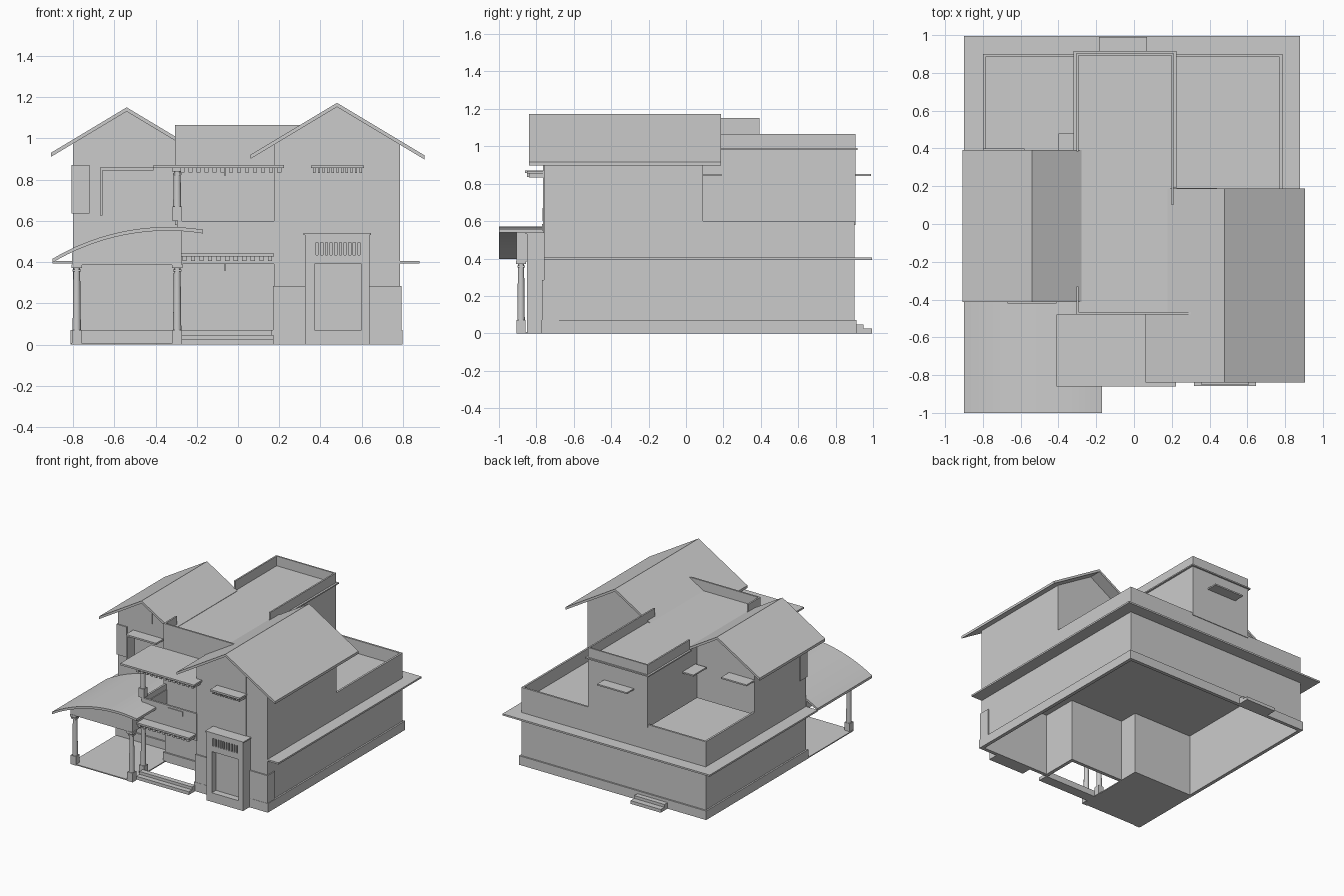
import bpy, math

if "Cube" in bpy.data.objects:
    bpy.data.objects.remove(bpy.data.objects["Cube"])


def mesh(name, verts, faces):
    me = bpy.data.meshes.new(name)
    me.from_pydata(verts, [], faces)
    me.update()
    ob = bpy.data.objects.new(name, me)
    bpy.context.collection.objects.link(ob)
    return ob


def prism(name, pts, a, b, axis='y'):
    """Closed profile extruded along y (points are x,z) or z (points are x,y)."""
    n = len(pts)
    put = (lambda p, t: (p[0], t, p[1])) if axis == 'y' else (lambda p, t: (p[0], p[1], t))
    verts = [put(p, t) for t in (a, b) for p in pts]
    faces = [(i, (i + 1) % n, n + (i + 1) % n, n + i) for i in range(n)]
    return mesh(name, verts, faces + [tuple(range(n))[::-1], tuple(range(n, 2 * n))])


def box(name, x0, x1, y0, y1, z0, z1):
    return prism(name, [(x0, y0), (x1, y0), (x1, y1), (x0, y1)], z0, z1, 'z')


def wall_ring(name, pts, z0, z1, thick, offset):
    """Open-bottomed wall following an anticlockwise plan outline."""
    n = len(pts)
    verts = [(x, y, z) for z in (z0, z1) for x, y in pts]
    ob = mesh(name, verts, [(i, (i + 1) % n, n + (i + 1) % n, n + i) for i in range(n)])
    m = ob.modifiers.new("thickness", 'SOLIDIFY')
    m.thickness, m.offset, m.use_even_offset = thick, offset, True
    return ob


def canopy(name, x0, x1, y0, y1, z, teeth=0, tx0=0, tx1=0):
    """Flat slab with an optional row of joists below."""
    box(name, x0, x1, y0, y1, z, z + 0.014)
    for i in range(teeth):
        c = tx0 + (tx1 - tx0) * i / (teeth - 1)
        w = (tx1 - tx0) / teeth * 0.27
        box(name + "_joist", c - w, c + w, y0 + 0.01, y1, z - 0.022, z)


def column(name, x, y, z0, z1):
    box(name + "_base", x - .023, x + .023, y - .023, y + .023, z0, z0 + .07)
    bpy.ops.mesh.primitive_cone_add(vertices=16, radius1=.021, radius2=.016,
                                    depth=z1 - z0, location=(x, y, (z0 + z1) / 2))
    bpy.context.object.name = name + "_shaft"
    bpy.ops.object.shade_smooth_by_angle()
    box(name + "_collar", x - .02, x + .02, y - .02, y + .02, z1 - .035, z1 - .025)
    box(name + "_capital", x - .026, x + .026, y - .026, y + .026, z1 - .018, z1)


# Main walls, plinth and terrace deck
plan = [(.785, -.76), (.785, .9), (-.8, .9), (-.8, -.33), (-.29, -.33),
        (-.29, -.48), (.175, -.48), (.175, -.76)]
wall_ring("main_walls", plan, 0, .6, .015, -1)
wall_ring("plinth", plan, 0, .07, .012, 1)
prism("terrace_deck", plan, .485, .5, 'z')

# Eave slab around the sides and back
box("back_eave", -.9, .88, .89, .995, .392, .405)
box("right_eave", .78, .88, -.76, .9, .392, .405)
box("left_eave", -.9, -.79, -.33, .9, .392, .405)


# Gabled wings and their roofs
def gable(name, x0, x1, y0, y1, rx, rz, e0, e1, ry0, ry1):
    s, t = 0.6, 0.02
    under = lambda x: rz - t - s * abs(x - rx)
    prism(name + "_wing", [(x0, .58), (x1, .58), (x1, under(x1)), (rx, rz - t),
                           (x0, under(x0))], y0, y1)
    prism(name + "_roof", [(e0, under(e0)), (rx, rz - t), (e1, under(e1)),
                           (e1, under(e1) + t), (rx, rz), (e0, under(e0) + t)], ry0, ry1)


gable("right", .175, .785, -.76, .09, .48, 1.172, .06, .905, -.84, .187)
gable("left", -.8, -.305, -.33, .3, -.54, 1.15, -.908, -.278, -.412, .392)

# Central tower with roof parapet and cornice
box("tower", -.305, .21, -.48, .905, .58, .99)
box("parapet_front", -.305, .31, -.48, -.467, .8, 1.065)
box("parapet_back", -.305, .21, .893, .905, .98, 1.065)
box("parapet_right", .198, .21, .1, .905, .98, 1.065)
box("parapet_left", -.305, -.293, .385, .905, .98, 1.065)
box("parapet_left_front", -.305, -.293, -.48, -.33, .8, 1.065)
box("cornice_back", -.32, .225, .9, .917, .98, .99)
box("cornice_right", .205, .225, .19, .91, .98, .99)
box("cornice_left", -.32, -.3, .39, .91, .98, .99)

# Balcony over the entrance porch
box("balcony_floor", -.29, .18, -.76, -.475, .39, .405)
box("balcony_front", -.29, .18, -.765, -.75, .39, .6)
box("balcony_side", -.295, -.28, -.76, -.475, .39, .6)
box("balcony_plate", -.065, .065, -.771, -.76, .55, .585)
canopy("balcony_canopy", -.41, .222, -.86, -.48, .857, 13, -.27, .2)
canopy("entrance_canopy", -.285, .175, -.85, -.76, .428, 11, -.26, .155)
for z in (.83, .37):
    box("porch_lamp", -.067, -.057, -.72, -.71, z - .01, z + .03)
column("porch_column", -.295, -.74, 0, .39)
column("balcony_column", -.295, -.745, .6, .857)

# Entrance and back steps
for i in range(2):
    box("entrance_step", -.28, .172, -.85 + .04 * i, -.77, 0, .025 + .022 * i)
    box("back_step", -.48, -.22, .9, .995 - .045 * i, 0, .025 + .022 * i)

# Framed front feature with slatted head
box("feature_left", .325, .37, -.85, -.755, 0, .53)
box("feature_right", .6, .638, -.85, -.755, 0, .53)
box("feature_base", .37, .6, -.85, -.755, 0, .07)
box("feature_head", .37, .6, -.85, -.755, .39, .435)
box("feature_top", .37, .6, -.85, -.755, .495, .53)
box("feature_panel", .37, .6, -.8, -.755, .07, .5)
box("feature_cap", .318, .645, -.857, -.755, .53, .54)
for i in range(11):
    c = .372 + .0226 * i
    box("feature_slat", c - .006, c + .006, -.85, -.79, .43, .5)

# Front cladding and tall window strip on the right wing
box("cladding_inner", .17, .325, -.77, -.755, .07, .285)
box("cladding_outer", .638, .792, -.77, -.755, .07, .285)
box("cladding_return", .78, .793, -.77, -.68, .07, .285)
prism("window_strip", [(.36, .54), (.605, .54), (.605, 1.07), (.48, 1.145), (.36, 1.07)],
      -.764, -.755)
canopy("window_canopy", .355, .61, -.85, -.76, .855, 11, .37, .595)

# Left wing windows, hood and gable vent
box("window_hood_top", -.67, -.41, -.42, -.33, .845, .858)
box("window_hood_fin", -.67, -.657, -.42, -.33, .625, .85)
box("corner_window", -.808, -.72, -.338, -.25, .635, .87)
box("gable_vent", -.575, -.505, -.336, -.325, .95, 1.1)

# Window hoods on rear walls
box("tower_back_hood", -.185, .07, .9, .99, .84, .851)
box("tower_left_hood", -.4, -.3, .32, .48, .84, .851)
box("left_wing_back_hood", -.8, -.58, .295, .4, .84, .851)
box("right_wing_back_hood", .2, .44, .085, .19, .84, .851)


# Curved carport roof, its arched fascia, floor and columns
def arc(x):
    r = 1.09
    return .57 - r + math.sqrt(r * r - (x + .34) ** 2)


def arched(name, x0, x1, y0, y1, drop=None, base=None, n=16):
    xs = [x0 + (x1 - x0) * i / n for i in range(n + 1)]
    low = [(x, arc(x) - drop) for x in xs] if base is None else [(x0, base), (x1, base)]
    top = [(x, arc(x) - (0 if base is None else .01)) for x in reversed(xs)]
    prism(name, low + top, y0, y1)


arched("carport_roof", -.9, -.29, -1, -.33, drop=.018)
arched("carport_roof_end", -.29, -.17, -1, -.765, drop=.018, n=4)
arched("carport_fascia", -.805, -.275, -.905, -.86, base=.385)
arched("carport_side_beam", -.805, -.765, -.87, -.33, base=.385, n=2)
arched("carport_inner_beam", -.315, -.275, -.87, -.48, base=.385, n=2)
box("carport_floor", -.81, -.28, -.9, -.33, 0, .008)
column("carport_column", -.782, -.882, 0, .388)
column("carport_column", -.295, -.882, 0, .388)
